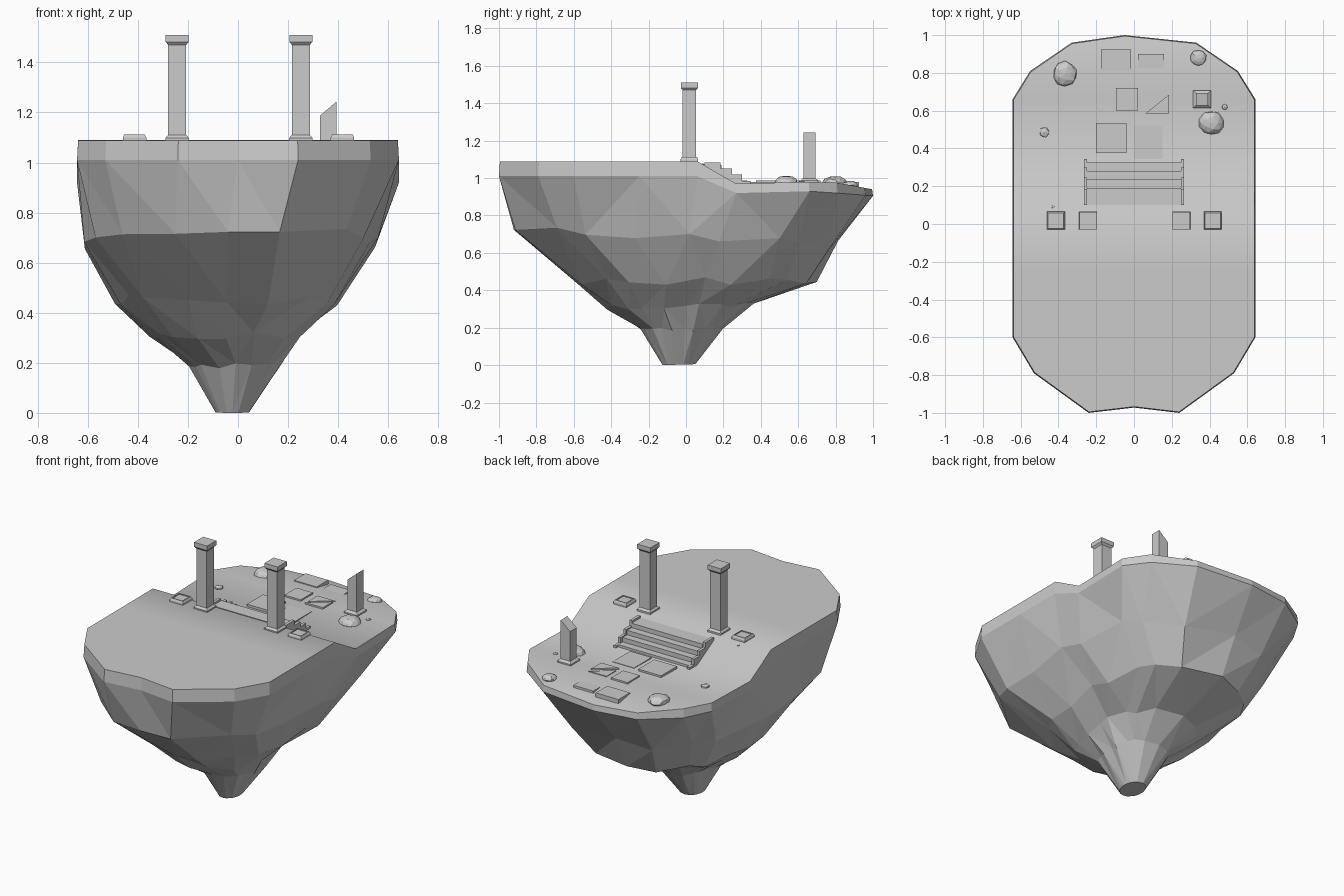
import bpy, bmesh, random
from mathutils import Vector, Matrix

if "Cube" in bpy.data.objects:
    bpy.data.objects.remove(bpy.data.objects["Cube"])

random.seed(4)


def make(name, bm):
    bmesh.ops.recalc_face_normals(bm, faces=bm.faces)
    me = bpy.data.meshes.new(name)
    bm.to_mesh(me)
    bm.free()
    ob = bpy.data.objects.new(name, me)
    bpy.context.collection.objects.link(ob)
    return ob


def interp(table, t):
    for (a, za), (b, zb) in zip(table, table[1:]):
        if t <= b:
            return za + (zb - za) * max(0, (t - a) / (b - a))
    return table[-1][1]


def ground(y):
    return interp([(-1, 1.088), (0.06, 1.09), (0.27, 0.97), (0.68, 0.98), (0.82, 0.975), (1, 0.94)], y)


def rim_low(y):
    return interp([(-1, 1.01), (0.06, 1.01), (0.27, 0.92), (0.68, 0.93), (1, 0.905)], y)


def loft(name, sections):
    """Closed solid through rings that have equal point counts."""
    bm = bmesh.new()
    rings = [[bm.verts.new(p) for p in s] for s in sections]
    n = len(rings[0])
    for a, b in zip(rings, rings[1:]):
        for i in range(n):
            j = (i + 1) % n
            bm.faces.new((a[i], a[j], b[j], b[i]))
    bm.faces.new(rings[0])
    bm.faces.new(rings[-1])
    return make(name, bm)


def prism(name, pts, z0, z1):
    return loft(name, [[(x, y, z) for x, y in pts] for z in (z0, z1)])


def rect(x0, x1, y0, y1):
    return [(x0, y0), (x1, y0), (x1, y1), (x0, y1)]


def square(cx, cy, r, z):
    return [(x, y, z) for x, y in rect(cx - r, cx + r, cy - r, cy + r)]


# Island: half outline from front to back, mirrored, plus a front and a back point
half = [(.24, -1), (.53, -.79), (.643, -.6), (.643, -.25), (.643, .06),
        (.643, .27), (.643, .66), (.55, .81), (.33, .96)]
outline = [(0, -.972)] + half + [(-.05, 1)] + [(-x, y) for x, y in reversed(half)]
n = len(outline)
# front z, back z, x range, y range, roundness
levels = [(.73, .64, -.605, .545, -.92, .83, .42),
          (.45, .45, -.48, .40, -.60, .71, .7),
          (.31, .32, -.345, .26, -.42, .36, .9),
          (.19, .20, -.20, .17, -.24, .20, 1),
          (0, .005, -.09, .045, -.125, .05, 1)]
bm = bmesh.new()
rings = [[bm.verts.new((x * .993, y * .995, ground(y))) for x, y in outline],
         [bm.verts.new((x, y, rim_low(y))) for x, y in outline]]
for k, (zf, zb, xl, xr, yf, yb, rnd) in enumerate(levels):
    ring = []
    jit = (.03, .022, .015, .012, 0)[k]
    for x, y in outline:
        u = Vector((x / .643, y))
        u = u.lerp(u.normalized(), rnd)
        ring.append(bm.verts.new((
            (xl + xr) / 2 + u.x * (xr - xl) / 2 + random.uniform(-jit, jit) * .6,
            (yf + yb) / 2 + u.y * (yb - yf) / 2 + random.uniform(-jit, jit) * .6,
            zf + (zb - zf) * (u.y + 1) / 2 + random.uniform(-jit, jit))))
    rings.append(ring)
for k, (a, b) in enumerate(zip(rings, rings[1:])):
    for i in range(n):
        j = (i + 1) % n
        f = bm.faces.new((a[i], a[j], b[j], b[i]))
        if k:
            bmesh.ops.triangulate(bm, faces=[f])
bm.faces.new(rings[-1])
# Softly shaded ground: strips across the island, fans at the front notch and back
t = rings[0]
h = len(half)
ground_faces = [(t[0], t[1], t[2]), (t[0], t[2], t[n - 2]), (t[0], t[n - 2], t[n - 1]),
                (t[h], t[h + 1], t[h + 2])]
ground_faces += [(t[i], t[i + 1], t[n - i - 1], t[n - i]) for i in range(2, h)]
for vs in ground_faces:
    bm.faces.new(vs).smooth = True
make("island", bm)

# Stairs: four treads between stepped side walls
for i in range(4):
    prism("stair_tread", rect(-.25, .25, .10, .19 + .045 * i), .95, 1.07 - .028 * i)
wall = [(.10, .96), (.345, .96), (.345, .985), (.30, .985), (.30, 1.02), (.245, 1.02),
        (.245, 1.05), (.185, 1.05), (.185, 1.083), (.10, 1.083)]
for s in (-1, 1):
    loft("stair_wall", [[(s * x, y, z) for y, z in wall] for x in (.248, .266)])


# Columns, stubs and the broken column
def column(name, cx, cy, z, top, cap=False, slant=0, r=.036):
    secs = [square(cx, cy, .047, z - .01), square(cx, cy, .047, z + .01),
            square(cx, cy, r, z + .022)]
    if cap:
        secs += [square(cx, cy, .036, top - .04), square(cx, cy, .046, top - .028),
                 square(cx, cy, .046, top)]
    else:
        secs.append([(x, y, top + slant * (x - cx) / r) for x, y, _ in square(cx, cy, r, top)])
    loft(name, secs)


for s in (-1, 1):
    column("gate_column", s * .247 + .004, .018, 1.088, 1.51, cap=True)
    # Broken stub: flat base with a shallow raised rim
    cx, cy = s * .415 + .002, .018
    loft("column_stub", [square(cx, cy, .047, 1.08), square(cx, cy, .047, 1.1),
                         square(cx, cy, .041, 1.112), square(cx, cy, .035, 1.112),
                         square(cx, cy, .035, 1.107)])
column("broken_column", .36, .66, .977, 1.215, slant=.028, r=.033)

# Paving slabs: outline and height above the ground
slabs = [(rect(-.175, -.015, .81, .925), .98), (rect(-.095, .02, .60, .72), .988),
         (rect(-.2, -.04, .375, .535), .988), (rect(0, .15, .345, .52), .979),
         (rect(.02, .16, .80, .90), .972),
         ([(.06, .585), (.185, .585), (.185, .685)], .988),
         ([(.185, .71), (.06, .71), (.06, .615)], .983)]
for pts, z in slabs:
    prism("paving_slab", pts, .94, z)

# Rocks: flattened, roughened icospheres
for x, y, r in [(-.365, .795, .066), (.34, .88, .043), (.41, .535, .066), (.48, .62, .017),
                (-.475, .485, .03), (.015, .61, .009), (-.43, .09, .009)]:
    bm = bmesh.new()
    bmesh.ops.create_icosphere(bm, subdivisions=2 if r > .04 else 1, radius=1)
    for v in bm.verts:
        v.co *= random.uniform(.9, 1.06)
    bmesh.ops.transform(bm, verts=bm.verts, matrix=Matrix.Translation((x, y, ground(y)))
                        @ Matrix.Diagonal((r, r, r * .55, 1)))
    make("rock", bm)
